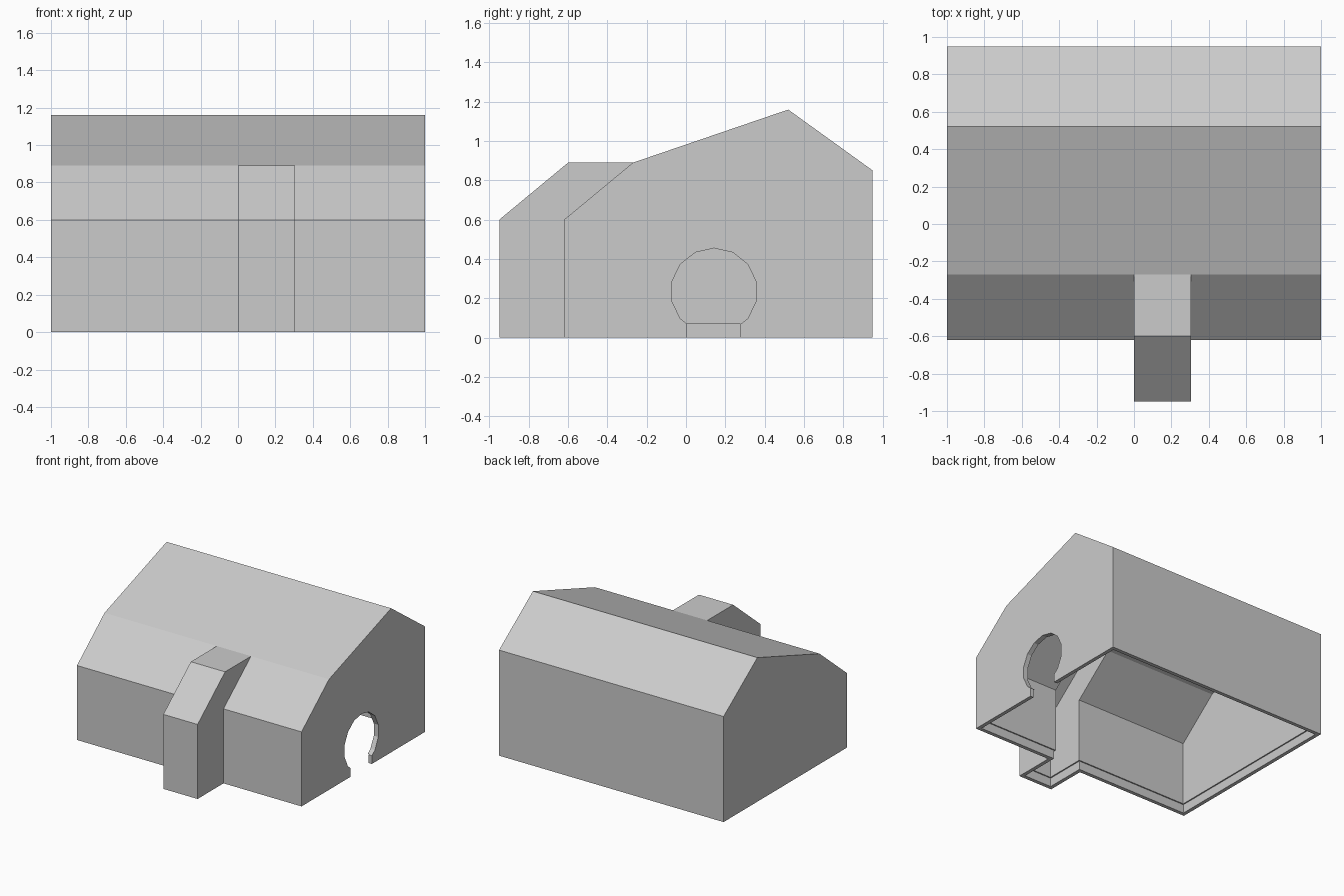
import bpy, math

if "Cube" in bpy.data.objects:
    bpy.data.objects.remove(bpy.data.objects["Cube"])

WALL, RIM, RIM_H = 0.04, 0.03, 0.07


def prism(name, profile, x0, x1):
    """Extrude a (y, z) profile along x."""
    n = len(profile)
    verts = [(x, y, z) for x in (x0, x1) for y, z in profile]
    faces = [tuple(range(n)), tuple(range(2 * n - 1, n - 1, -1))]
    faces += [(i, i + n, (i + 1) % n + n, (i + 1) % n) for i in range(n)]
    mesh = bpy.data.meshes.new(name)
    mesh.from_pydata(verts, [], faces)
    ob = bpy.data.objects.new(name, mesh)
    bpy.context.collection.objects.link(ob)
    bpy.context.view_layer.objects.active = ob
    ob.select_set(True)
    bpy.ops.object.mode_set(mode='EDIT')
    bpy.ops.mesh.select_all(action='SELECT')
    bpy.ops.mesh.normals_make_consistent(inside=False)
    bpy.ops.object.mode_set(mode='OBJECT')
    ob.select_set(False)
    return ob


def combine(target, other, operation):
    """Apply a boolean and discard the operand."""
    mod = target.modifiers.new("join", 'BOOLEAN')
    mod.operation, mod.object, mod.solver = operation, other, 'EXACT'
    bpy.context.view_layer.objects.active = target
    bpy.ops.object.modifier_apply(modifier=mod.name)
    bpy.data.objects.remove(other)


def inset(profile, d):
    """Offset a clockwise (y, z) profile inward by d."""
    out, n = [], len(profile)
    for i in range(n):
        (ax, ay), (bx, by), (cx, cy) = profile[i - 1], profile[i], profile[(i + 1) % n]
        l1, l2 = math.hypot(bx - ax, by - ay), math.hypot(cx - bx, cy - by)
        n1 = ((by - ay) / l1, -(bx - ax) / l1)
        n2 = ((cy - by) / l2, -(cx - bx) / l2)
        k = d / (1 + n1[0] * n2[0] + n1[1] * n2[1])
        out.append((bx + (n1[0] + n2[0]) * k, by + (n1[1] + n2[1]) * k))
    return out


def box_profile(y0, y1, z0, z1):
    return [(y0, z0), (y0, z1), (y1, z1), (y1, z0)]


def house_profile(z0):
    return [(-.62, z0), (-.62, .6), (-.27, .89), (.52, 1.16), (.95, .85), (.95, z0)]


def bay_profile(z0, back):
    return [(-.95, z0), (-.95, .6), (-.6, .89), (back, .89), (back, z0)]


# Outer shell: main house with a projecting front bay
house = prism("house_shell", house_profile(0), -1, 1)
combine(house, prism("front_bay", bay_profile(0, -.2), 0, .305), 'UNION')

# Hollow interior, open underneath
combine(house, prism("hollow", inset(house_profile(-.2), WALL), -1 + WALL, 1 - WALL), 'DIFFERENCE')
combine(house, prism("bay_hollow", inset(bay_profile(-.2, -.2), WALL), WALL, .305 - WALL), 'DIFFERENCE')

# Thinner lip around the open bottom
combine(house, prism("lip", box_profile(-.62 + RIM, .95 - RIM, -.1, RIM_H),
                     -1 + RIM, 1 - RIM), 'DIFFERENCE')
combine(house, prism("bay_lip", box_profile(-.95 + RIM, -.2, -.1, RIM_H),
                     RIM, .305 - RIM), 'DIFFERENCE')

# Keyhole doorway in the right wall
ring = [(.1425 + .22 * math.cos(math.tau * i / 14 + math.pi / 2),
         .235 + .22 * math.sin(math.tau * i / 14 + math.pi / 2)) for i in range(14)]
combine(house, prism("door_circle", ring, .9, 1.1), 'DIFFERENCE')
combine(house, prism("door_neck", box_profile(.005, .275, -.1, .08), .9, 1.1), 'DIFFERENCE')
